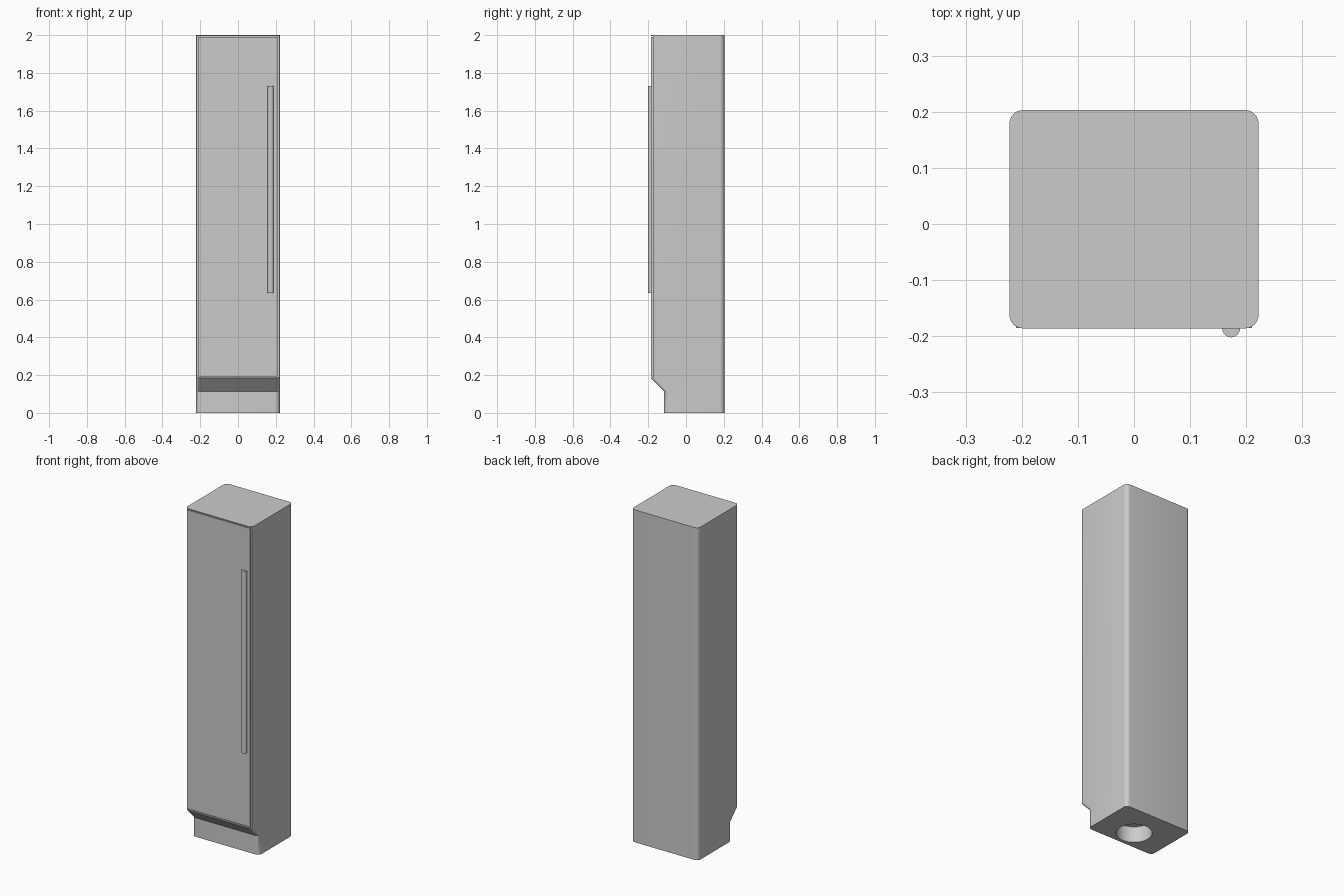
import bpy, bmesh, math
from mathutils import Matrix

cube = bpy.data.objects.get("Cube")
if cube:
    bpy.data.objects.remove(cube, do_unlink=True)

HALF_W, FRONT, BACK, RADIUS = 0.222, -0.186, 0.203, 0.024
PLINTH_FRONT = -0.117

grey = bpy.data.materials.new("plain grey")
grey.use_nodes = True
colour = (0.6, 0.6, 0.6, 1)
grey.diffuse_color = colour
grey.node_tree.nodes["Principled BSDF"].inputs["Base Color"].default_value = colour


def finish(name, bm):
    bmesh.ops.recalc_face_normals(bm, faces=bm.faces)
    mesh = bpy.data.meshes.new(name)
    bm.to_mesh(mesh)
    bm.free()
    mesh.materials.append(grey)
    ob = bpy.data.objects.new(name, mesh)
    bpy.context.collection.objects.link(ob)
    return ob


def box(name, x, y0, y1, z0, z1):
    bm = bmesh.new()
    bmesh.ops.create_cube(bm, size=1)
    bmesh.ops.scale(bm, vec=(2 * x, y1 - y0, z1 - z0), verts=bm.verts)
    bmesh.ops.translate(bm, vec=(0, (y0 + y1) / 2, (z0 + z1) / 2), verts=bm.verts)
    return finish(name, bm)


def cylinder(name, radius, sides, x, y, z0, z1):
    bm = bmesh.new()
    bmesh.ops.create_cone(bm, cap_ends=True, segments=sides, radius1=radius,
                          radius2=radius, depth=z1 - z0,
                          matrix=Matrix.Translation((x, y, (z0 + z1) / 2)))
    return finish(name, bm)


def rounded_ring(bm, front, z, steps=6):
    ring = []
    corners = [(1, BACK - RADIUS), (-1, BACK - RADIUS),
               (-1, front + RADIUS), (1, front + RADIUS)]
    for i, (side, cy) in enumerate(corners):
        for s in range(steps + 1):
            a = math.pi / 2 * (i + s / steps)
            ring.append(bm.verts.new((side * (HALF_W - RADIUS) + RADIUS * math.cos(a),
                                      cy + RADIUS * math.sin(a), z)))
    return ring


def smooth(ob):
    bpy.ops.object.select_all(action="DESELECT")
    ob.select_set(True)
    bpy.context.view_layer.objects.active = ob
    bpy.ops.object.shade_smooth_by_angle(angle=math.radians(35))


# Cabinet: rounded outline lofted over the plinth, sloped toe and tall case
bm = bmesh.new()
levels = [(PLINTH_FRONT, 0), (PLINTH_FRONT, 0.114), (FRONT, 0.183), (FRONT, 2)]
rings = [rounded_ring(bm, *level) for level in levels]
for low, high in zip(rings, rings[1:]):
    for i in range(len(low)):
        j = (i + 1) % len(low)
        bm.faces.new((low[i], low[j], high[j], high[i]))
bm.faces.new(rings[0])
bm.faces.new(rings[-1])
cabinet = finish("cabinet", bm)

# Door recess and round socket under the plinth
cutters = [box("door_recess_cutter", 0.3, -0.3, -0.174, 0.188, 1.995),
           cylinder("socket_cutter", 0.097, 48, 0, 0, -0.1, 0.095)]
for cutter in cutters:
    cutter.hide_render = True
    cutter.hide_viewport = True
    cut = cabinet.modifiers.new(cutter.name, "BOOLEAN")
    cut.operation = "DIFFERENCE"
    cut.solver = "EXACT"
    cut.object = cutter

bpy.context.view_layer.update()
evaluated = cabinet.evaluated_get(bpy.context.evaluated_depsgraph_get())
cabinet.data = bpy.data.meshes.new_from_object(evaluated)
cabinet.modifiers.clear()
for cutter in cutters:
    bpy.data.objects.remove(cutter, do_unlink=True)
smooth(cabinet)

# Door panel and its vertical bar handle
box("door_panel", 0.21, -0.185, -0.174, 0.193, 1.99)
smooth(cylinder("door_handle", 0.016, 24, 0.173, -0.186, 0.635, 1.73))
